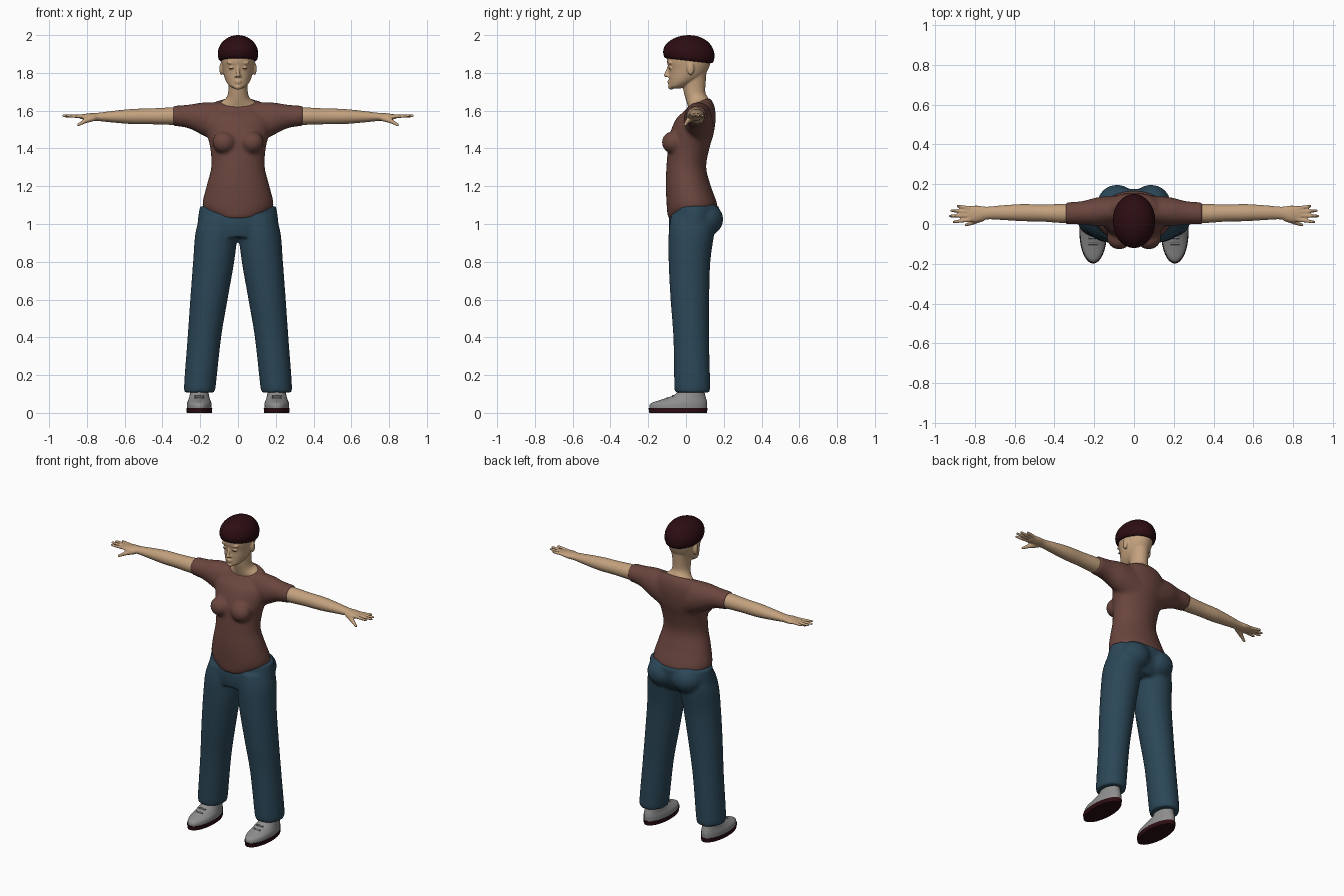
import bpy
import bmesh
import math
from mathutils import Matrix, Vector

cube = bpy.data.objects.get("Cube")
if cube:
    bpy.data.objects.remove(cube, do_unlink=True)


def material(name, *rgb):
    mat = bpy.data.materials.new(name)
    color = (*rgb, 1)
    mat.diffuse_color = color
    mat.use_nodes = True
    shader = mat.node_tree.nodes["Principled BSDF"]
    shader.inputs["Base Color"].default_value = color
    shader.inputs["Roughness"].default_value = 0.8
    return mat


SKIN = material("warm skin", 0.55, 0.36, 0.21)
HAIR = material("dark maroon", 0.025, 0.004, 0.006)
SHIRT = material("brown red cloth", 0.145, 0.06, 0.048)
DENIM = material("navy denim", 0.024, 0.062, 0.095)
SHOE = material("grey leather", 0.27, 0.27, 0.27)


def finish(name, bm, mat, voxel=None, smoothing=4):
    """Turn a bmesh into an object; with a voxel size, fuse its shells."""
    bmesh.ops.recalc_face_normals(bm, faces=bm.faces)
    mesh = bpy.data.meshes.new(name)
    bm.to_mesh(mesh)
    bm.free()
    mesh.materials.append(mat)
    obj = bpy.data.objects.new(name, mesh)
    bpy.context.scene.collection.objects.link(obj)
    bpy.context.view_layer.objects.active = obj
    for other in bpy.context.selected_objects:
        other.select_set(False)
    obj.select_set(True)
    bpy.ops.object.shade_smooth_by_angle(angle=math.radians(50))
    if voxel:
        fuse = obj.modifiers.new("fuse", "REMESH")
        fuse.mode = "VOXEL"
        fuse.voxel_size = voxel
        fuse.use_smooth_shade = True
        relax = obj.modifiers.new("relax", "SMOOTH")
        relax.factor = 0.5
        relax.iterations = smoothing
    return obj


def spline(rows, steps=4):
    """Catmull-Rom interpolation through rows of ring values."""
    rows = [Vector(r) for r in rows]
    out = []
    for i in range(len(rows) - 1):
        a, b, c, d = rows[max(i - 1, 0)], rows[i], rows[i + 1], rows[min(i + 2, len(rows) - 1)]
        for k in range(steps):
            t = k / steps
            out.append(b + (c - a) * t / 2 + (a * 2 - b * 5 + c * 4 - d) * t * t / 2
                       + (b * 3 - a - c * 3 + d) * t ** 3 / 2)
    return out + [rows[-1]]


def skin_rings(bm, rings):
    loops = [[bm.verts.new(p) for p in ring] for ring in rings]
    n = len(loops[0])
    for low, high in zip(loops, loops[1:]):
        for i in range(n):
            j = (i + 1) % n
            bm.faces.new((low[i], low[j], high[j], high[i]))
    bm.faces.new(loops[0][::-1])
    bm.faces.new(loops[-1])


ANGLES = [math.tau * i / 32 for i in range(32)]


def upright(bm, rows, side=1):
    """Loft of rows: height, centre x, half width, front y, back y, tilt."""
    rings = []
    for z, cx, rx, front, back, tilt in spline([(*r, 0)[:6] for r in rows]):
        cy, ry = (front + back) / 2, (back - front) / 2
        rings.append([(side * (cx + rx * math.cos(a)), cy + ry * math.sin(a),
                       z + tilt * ry * math.sin(a)) for a in ANGLES])
    skin_rings(bm, rings)


def sideways(bm, rows, side):
    """Loft of rows: x, centre y, half depth, centre z, half height."""
    skin_rings(bm, [[(side * x, cy + ry * math.cos(a), cz + rz * math.sin(a)) for a in ANGLES]
                    for x, cy, ry, cz, rz in spline(rows)])


def ball(bm, center, radii):
    place = Matrix.Translation(center) @ Matrix.Diagonal((*radii, 1))
    return bmesh.ops.create_uvsphere(bm, u_segments=32, v_segments=20, radius=1, matrix=place)["verts"]


def capsule(bm, start, end, r1, r2):
    start, end = Vector(start), Vector(end)
    axis = end - start
    turn = axis.to_track_quat("Z", "Y").to_matrix().to_4x4()
    bmesh.ops.create_cone(bm, cap_ends=True, segments=16, radius1=r1, radius2=r2, depth=axis.length,
                          matrix=Matrix.Translation((start + end) / 2) @ turn)
    ball(bm, start, (r1, r1, r1))
    ball(bm, end, (r2, r2, r2))


SIDES = ((1, "left"), (-1, "right"))

# Head and neck
bm = bmesh.new()
upright(bm, [(1.58, 0, .125, .01, .13), (1.635, 0, .1, .012, .12, .4), (1.665, 0, .064, 0, .112, .2),
             (1.70, 0, .052, -.012, .102), (1.76, 0, .053, -.02, .105), (1.82, 0, .06, 0, .11)])
upright(bm, [(1.717, 0, .022, -.082, -.03), (1.728, 0, .042, -.09, 0), (1.75, 0, .06, -.089, .045),
             (1.78, 0, .073, -.09, .09), (1.82, 0, .082, -.091, .118), (1.87, 0, .088, -.102, .132),
             (1.93, 0, .08, -.09, .12)])
capsule(bm, (0, -.09, 1.835), (0, -.106, 1.787), .007, .011)
ball(bm, (0, -.085, 1.757), (.021, .014, .006))
ball(bm, (0, -.084, 1.747), (.018, .014, .006))
ball(bm, (0, -.079, 1.725), (.02, .016, .014))
for s, side in SIDES:
    ball(bm, (s * .011, -.095, 1.783), (.008, .009, .007))
    ball(bm, (s * .034, -.081, 1.826), (.015, .01, .008))
    ball(bm, (s * .036, -.083, 1.853), (.024, .012, .007))
    ball(bm, (s * .088, .025, 1.822), (.011, .018, .034))
finish("head", bm, SKIN, .005, 3)

# Closed eyelid lines
for s, side in SIDES:
    bm = bmesh.new()
    ball(bm, (s * .034, -.0895, 1.824), (.012, .003, .0016))
    finish(side + "_lash", bm, HAIR)

# Bowl-cut hair with a flat, slightly sloping rim
bm = bmesh.new()
for v in ball(bm, (0, .015, 1.902), (.107, .136, .098)):
    v.co.z = max(v.co.z, 1.866) - .1 * v.co.y * (2 - v.co.z) / .13
finish("hair", bm, HAIR)

# Shirt: trunk, bust and sleeves fused together
bm = bmesh.new()
upright(bm, [(1.03, 0, .13, -.096, .14), (1.09, 0, .188, -.102, .168), (1.2, 0, .167, -.107, .132),
             (1.3, 0, .142, -.104, .107), (1.4, 0, .147, -.096, .124), (1.48, 0, .166, -.085, .147),
             (1.56, 0, .178, -.05, .157), (1.61, 0, .15, -.012, .15, .2), (1.647, 0, .115, .012, .126, .4)])
for s, side in SIDES:
    ball(bm, (s * .074, -.07, 1.432), (.062, .058, .058))
    sideways(bm, [(.07, .07, .075, 1.53, .115), (.18, .062, .073, 1.555, .089),
                  (.26, .056, .059, 1.569, .063), (.345, .054, .055, 1.573, .053)], s)
finish("shirt", bm, SHIRT, .01, 6)

# Trousers: hips, seat and wide legs
bm = bmesh.new()
upright(bm, [(.93, 0, .17, -.085, .13), (.98, 0, .212, -.091, .16), (1.03, 0, .212, -.09, .175),
             (1.095, 0, .202, -.077, .176)])
for s, side in SIDES:
    ball(bm, (s * .085, .1, 1.025), (.1, .097, .09))
    upright(bm, [(.108, .202, .076, -.055, .122), (.14, .202, .084, -.062, .128),
                 (.4, .178, .089, -.067, .122), (.6, .154, .099, -.082, .123),
                 (.8, .129, .109, -.092, .129), (.95, .114, .112, -.092, .15),
                 (1.04, .1, .1, -.08, .16)], s)
finish("trousers", bm, DENIM, .01, 5)

for s, side in SIDES:
    # Arm, palm, fingers and thumb
    bm = bmesh.new()
    sideways(bm, [(.28, .054, .047, 1.572, .046), (.36, .053, .048, 1.571, .046),
                  (.46, .055, .043, 1.57, .042), (.56, .057, .043, 1.569, .04),
                  (.66, .057, .037, 1.568, .031), (.74, .055, .032, 1.567, .022),
                  (.79, .051, .042, 1.567, .019), (.835, .051, .038, 1.568, .011)], s)
    for base, reach, tip in ((.022, .905, .01), (.042, .924, .04), (.061, .917, .067), (.079, .885, .09)):
        capsule(bm, (s * .82, base, 1.569), (s * reach, tip, 1.573), .0105, .0075)
    capsule(bm, (s * .765, .03, 1.562), (s * .81, .008, 1.545), .018, .012)
    capsule(bm, (s * .81, .008, 1.545), (s * .845, -.005, 1.525), .012, .008)
    finish(side + "_arm", bm, SKIN, .005, 3)

    # Shoe upper with laces
    bm = bmesh.new()
    upright(bm, [(.02, .205, .066, -.193, .11), (.05, .205, .065, -.187, .112),
                 (.072, .205, .057, -.125, .108), (.1, .205, .05, -.055, .1),
                 (.15, .205, .046, -.035, .095)], s)
    for y, z in ((-.1, .078), (-.07, .091)):
        capsule(bm, (s * .185, y, z), (s * .225, y, z), .005, .005)
    finish(side + "_shoe", bm, SHOE)

    # Dark sole
    bm = bmesh.new()
    upright(bm, [(0, .205, .066, -.194, .111), (.026, .205, .069, -.199, .114)], s)
    finish(side + "_sole", bm, HAIR)
